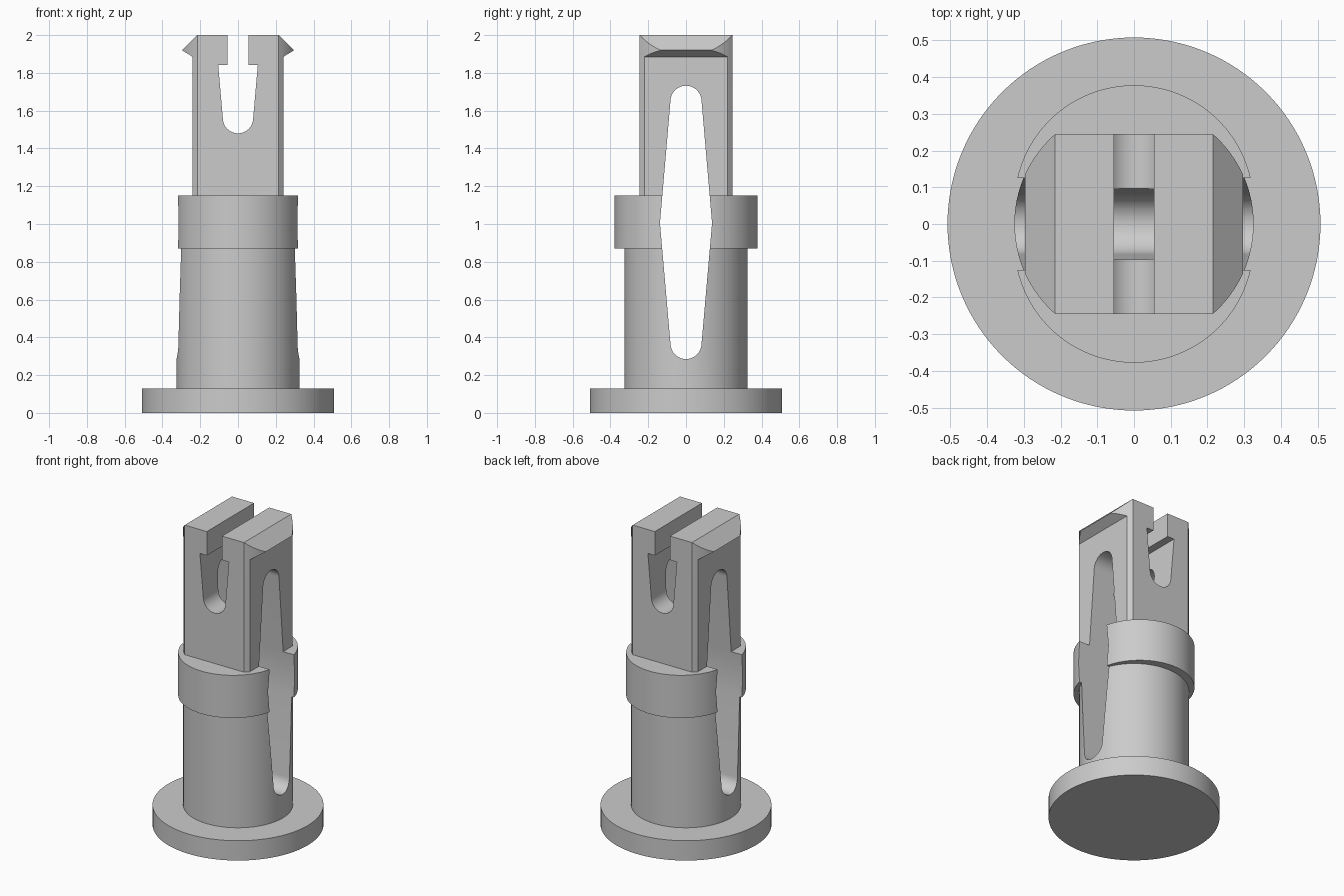
import bpy
from math import sin, cos, pi, radians, atan2, acos, hypot
from mathutils import Vector

if "Cube" in bpy.data.objects:
    bpy.data.objects.remove(bpy.data.objects["Cube"], do_unlink=True)

grey = bpy.data.materials.new("grey_plastic")
grey.use_nodes = True
grey.diffuse_color = (0.6, 0.6, 0.6, 1)
grey.node_tree.nodes["Principled BSDF"].inputs["Base Color"].default_value = grey.diffuse_color


def arc(cx, cy, r, start, end, steps):
    """Points along a circular arc, angles in radians."""
    return [(cx + r * cos(start + (end - start) * i / steps),
             cy + r * sin(start + (end - start) * i / steps)) for i in range(steps + 1)]


def prism(name, outline, axis, low, high):
    """Extrude a 2D outline along the given axis (outline uses the other two, in order)."""
    def place(p, d):
        q = list(p)
        q.insert("xyz".index(axis), d)
        return q
    n = len(outline)
    verts = [place(p, d) for d in (low, high) for p in outline]
    faces = [list(range(n))[::-1], list(range(n, n * 2))]
    faces += [[i, (i + 1) % n, (i + 1) % n + n, i + n] for i in range(n)]
    if axis == "y":
        faces = [f[::-1] for f in faces]
    mesh = bpy.data.meshes.new(name)
    mesh.from_pydata(verts, [], faces)
    mesh.materials.append(grey)
    ob = bpy.data.objects.new(name, mesh)
    bpy.context.collection.objects.link(ob)
    return ob


def disc(name, r, low, high, steps=96):
    return prism(name, arc(0, 0, r, 0, 2 * pi, steps)[:-1], "z", low, high)


def select(ob):
    bpy.ops.object.select_all(action="DESELECT")
    ob.select_set(True)
    bpy.context.view_layer.objects.active = ob


def combine(ob, tool, operation):
    """Apply a boolean and drop the tool."""
    mod = ob.modifiers.new("boolean", "BOOLEAN")
    mod.operation, mod.solver, mod.object = operation, "EXACT", tool
    select(ob)
    bpy.ops.object.modifier_apply(modifier=mod.name)
    bpy.data.objects.remove(tool, do_unlink=True)


def mirrored(half):
    """Close a right-hand half outline (bottom to top) with its mirror image."""
    return half + [(-u, v) for u, v in reversed(half) if abs(u) > 1e-5]


R = 0.326          # radius of the barrel
SHIFT = 0.052      # each collar half is the barrel circle moved outwards
COLLAR = (0.87, 1.15)

# Base flange and barrel
base = disc("base_flange", 0.508, 0, 0.13, 128)
pin = disc("clip_pin", R, 0.13, 1.0)

# Collar made of two outward-shifted half circles
dip = atan2(-SHIFT, (R * R - SHIFT * SHIFT) ** 0.5)
back = arc(0, SHIFT, R, dip, pi - dip, 56)
outline = back + [(-x, -y) for x, y in back[1:-1]]
outline = [p for i, p in enumerate(outline) if p not in outline[:i]]
combine(pin, prism("collar", outline, "z", *COLLAR), "UNION")

# Flat-sided head with barbs, trimmed to the barrel circle
head = prism("head", mirrored([(0.24, 0.95), (0.24, 1.885), (0.297, 1.92), (0.215, 2)]),
             "y", -0.245, 0.245)
combine(head, disc("head_trim", R, 0.9, 2.1), "INTERSECT")
combine(pin, head, "UNION")


# Long tapered window through both sides
def tangent(corner, centre_z, r, side):
    """Angle where the line from the corner touches the round end."""
    dx, dz = corner[0], (corner[1] - centre_z) * side
    return side * (atan2(dz, dx) + acos(r / hypot(dx, dz)))


wide = (0.138, 1.005)
low_t = tangent(wide, 0.367, 0.082, -1) * -1
low_t = atan2(wide[1] - 0.367, wide[0]) - acos(0.082 / hypot(wide[0], wide[1] - 0.367))
top_t = atan2(wide[1] - 1.65, wide[0]) + acos(0.082 / hypot(wide[0], wide[1] - 1.65))
window = mirrored(arc(0, 0.367, 0.082, -pi / 2, low_t, 16) + [wide]
                  + arc(0, 1.65, 0.082, top_t, pi / 2, 16))
combine(pin, prism("window_cutter", window, "x", -1, 1), "DIFFERENCE")

# Keyhole slot splitting the head from front to back
slot = mirrored(arc(0, 1.56, 0.08, -pi / 2, radians(-5), 16)
                + [(0.105, 1.843), (0.055, 1.843), (0.055, 2.1)])
combine(pin, prism("slot_cutter", slot, "y", -1, 1), "DIFFERENCE")

# Smooth curves, crisp edges
for ob in (base, pin):
    select(ob)
    bpy.ops.object.shade_smooth_by_angle(angle=radians(20))
